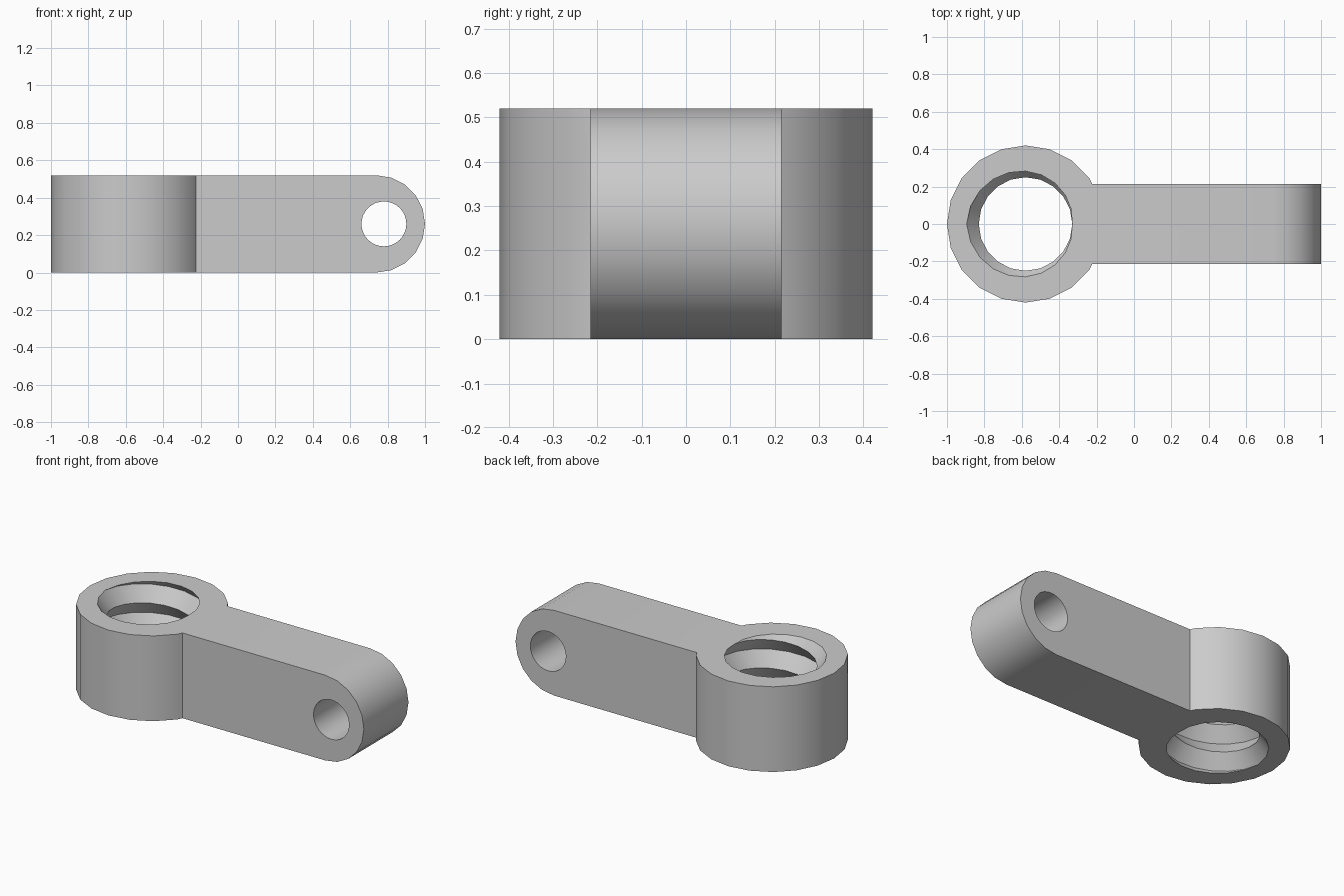
import bpy, bmesh, math
from mathutils import Vector

if "Cube" in bpy.data.objects:
    bpy.data.objects.remove(bpy.data.objects["Cube"])

SIDES = 20
HEIGHT = 0.52
PITCH = HEIGHT / 3
RING_X, RING_R = -0.58, 0.42
CREST_R, ROOT_R = 0.25, 0.315
ARM_HALF = 0.215

grey = bpy.data.materials.new("plain grey")
grey.use_nodes = True
grey.diffuse_color = (0.6, 0.6, 0.6, 1)
grey.node_tree.nodes["Principled BSDF"].inputs["Base Color"].default_value = (0.6, 0.6, 0.6, 1)


def finish(name, bm):
    bmesh.ops.recalc_face_normals(bm, faces=bm.faces)
    mesh = bpy.data.meshes.new(name)
    bm.to_mesh(mesh)
    bm.free()
    mesh.materials.append(grey)
    obj = bpy.data.objects.new(name, mesh)
    bpy.context.collection.objects.link(obj)
    return obj


def prism(name, outline, offset):
    """Extrude a closed outline of 3D points along an offset."""
    bm = bmesh.new()
    face = bm.faces.new([bm.verts.new(p) for p in outline])
    moved = bmesh.ops.extrude_face_region(bm, geom=[face], use_keep_orig=True)["geom"]
    bmesh.ops.translate(bm, vec=offset, verts=[v for v in moved if isinstance(v, bmesh.types.BMVert)])
    return finish(name, bm)


def ring_point(radius, angle, z):
    return Vector((RING_X + radius * math.cos(angle), radius * math.sin(angle), z))


def circle(radius, z):
    return [ring_point(radius, math.tau * i / SIDES, z) for i in range(SIDES)]


def cut(target, cutter):
    mod = target.modifiers.new("cut", 'BOOLEAN')
    mod.operation, mod.solver, mod.object = 'DIFFERENCE', 'EXACT', cutter
    bpy.context.view_layer.objects.active = target
    bpy.ops.object.modifier_apply(modifier=mod.name)
    bpy.data.objects.remove(cutter)


def smooth(obj):
    bpy.ops.object.select_all(action='DESELECT')
    obj.select_set(True)
    bpy.context.view_layer.objects.active = obj
    bpy.ops.object.shade_smooth_by_angle(angle=math.radians(30))


# Threaded bore: a V-shaped helical strip, trimmed to the ring's height
bm = bmesh.new()
crest, root = [], []
for i in range(SIDES * 7 + 1):
    angle = math.tau * i / SIDES
    z = PITCH * (i / SIDES - 2)
    crest.append(bm.verts.new(ring_point(CREST_R, angle, z)))
    root.append(bm.verts.new(ring_point(ROOT_R, angle, z + PITCH / 2)))
for i in range(SIDES * 6):
    j = i + SIDES
    bm.faces.new((crest[i], crest[i + 1], root[i + 1], root[i]))
    bm.faces.new((root[i], root[i + 1], crest[j + 1], crest[j]))
for z, direction in ((0, -1), (HEIGHT, 1)):
    bmesh.ops.bisect_plane(bm, geom=bm.verts[:] + bm.edges[:] + bm.faces[:], dist=1e-5,
                           plane_co=(0, 0, z), plane_no=(0, 0, direction), clear_outer=True)
bmesh.ops.delete(bm, geom=[v for v in bm.verts if not v.link_faces], context='VERTS')

# Ring's outer wall and flat end faces
rims = []
for z in (0, HEIGHT):
    bore = [e for e in bm.edges if e.is_boundary and all(abs(v.co.z - z) < 1e-4 for v in e.verts)]
    rim = [bm.verts.new(p) for p in circle(RING_R, z)]
    edges = [bm.edges.new((rim[i - 1], rim[i])) for i in range(SIDES)]
    bmesh.ops.triangle_fill(bm, use_beauty=True, use_dissolve=False, edges=bore + edges, normal=(0, 0, 1))
    rims.append(rim)
low, high = rims
for i in range(SIDES):
    bm.faces.new((low[i - 1], low[i], high[i], high[i - 1]))
smooth(finish("threaded_ring", bm))

# Arm: rounded end, fitted against the ring
r = HEIGHT / 2
profile = [(-0.3, 0), *[(1 - r + r * math.cos(a), r + r * math.sin(a))
           for a in (math.pi * (k / 10 - 0.5) for k in range(11))], (-0.3, HEIGHT)]
arm = prism("arm", [(x, -ARM_HALF, z) for x, z in profile], (0, 2 * ARM_HALF, 0))
cut(arm, prism("ring_cutter", circle(RING_R, -0.1), (0, 0, HEIGHT + 0.2)))

# Cross hole near the arm's tip
hole = [(0.78 + 0.12 * math.cos(math.tau * k / 32), -0.4, r + 0.12 * math.sin(math.tau * k / 32))
        for k in range(32)]
cut(arm, prism("pin_hole_cutter", hole, (0, 0.8, 0)))
smooth(arm)
